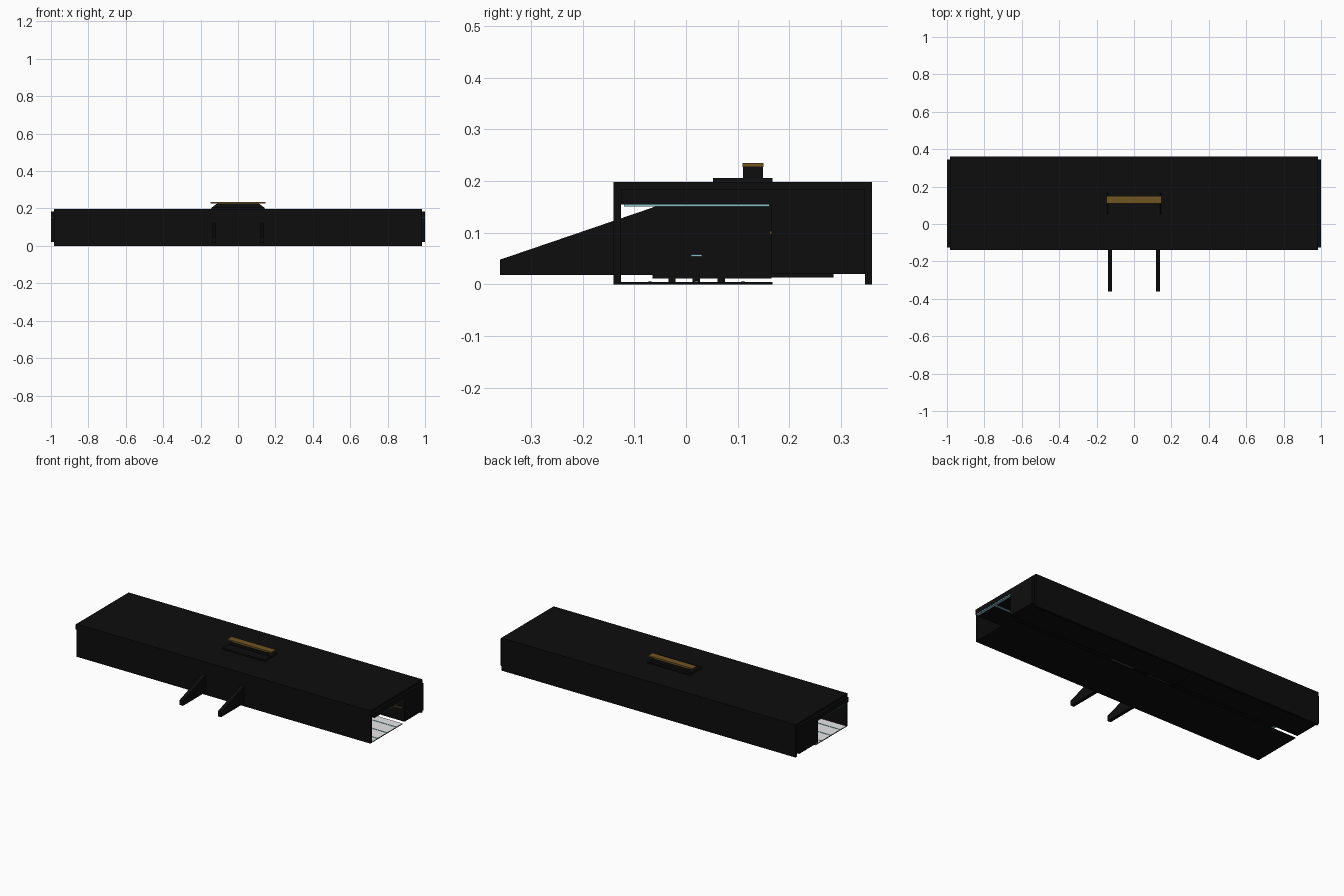
import bpy

if "Cube" in bpy.data.objects:
    bpy.data.objects.remove(bpy.data.objects["Cube"])


def material(name, rgb):
    m = bpy.data.materials.new(name)
    m.diffuse_color = (*rgb, 1)
    m.use_nodes = True
    m.node_tree.nodes["Principled BSDF"].inputs["Base Color"].default_value = m.diffuse_color
    return m


BLACK = material("black", (0.004, 0.004, 0.004))
GOLD = material("gold", (0.16, 0.09, 0.016))
CYAN = material("pale_cyan", (0.25, 0.55, 0.62))
WHITE = material("white", (0.9, 0.9, 0.9))


def prism(name, profile, axis, lo, hi, mat=BLACK):
    """Extrude a flat profile along x (profile is y,z) or y (profile is x,z)."""
    place = (lambda p, t: (t, p[0], p[1])) if axis == "x" else (lambda p, t: (p[0], t, p[1]))
    n = len(profile)
    verts = [place(p, t) for t in (lo, hi) for p in profile]
    faces = [list(range(n))[::-1], list(range(n, 2 * n))]
    faces += [[i, (i + 1) % n, n + (i + 1) % n, n + i] for i in range(n)]
    if axis == "y":
        faces = [f[::-1] for f in faces]
    mesh = bpy.data.meshes.new(name)
    mesh.from_pydata(verts, [], faces)
    mesh.materials.append(mat)
    ob = bpy.data.objects.new(name, mesh)
    bpy.context.collection.objects.link(ob)
    return ob


def box(name, x, y, z, mat=BLACK):
    return prism(name, [(y[0], z[0]), (y[1], z[0]), (y[1], z[1]), (y[0], z[1])],
                 "x", x[0], x[1], mat)


# Outer shell panels, slightly shorter than the inner body
L = (-0.985, 0.985)
box("roof_panel", L, (-0.14, 0.36), (0.185, 0.198))
box("front_wall", L, (-0.14, -0.126), (0, 0.186))
box("back_wall", L, (0.346, 0.36), (0, 0.186))
floor = box("floor_panel", L, (-0.127, 0.167), (0, 0.005))

# Pale upper surface on the floor
floor.data.materials.append(WHITE)
for p in floor.data.polygons:
    if p.normal.z > 0.5:
        p.material_index = 1

# Inner body reaching the open ends
box("ceiling_block", (-1, 1), (-0.126, 0.166), (0.155, 0.185))
box("rear_body", (-1, 1), (0.165, 0.346), (0.02, 0.185))
box("rear_under_rail", (-0.14, 0.14), (0.165, 0.285), (0.013, 0.02))

# Sloping fins that pass through the front wall, with feet and side lamps
fin = [(-0.36, 0.018), (0.165, 0.018), (0.165, 0.155), (-0.05, 0.155), (-0.067, 0.148), (-0.36, 0.048)]
for s in (-1, 1):
    c = 0.128 * s
    prism("fin", fin, "x", c - 0.011, c + 0.011)
    box("fin_rail", (c - 0.011, c + 0.011), (-0.065, 0.165), (0.012, 0.018))
    for y in (-0.027, 0.02, 0.068):
        box("fin_foot", (c - 0.011, c + 0.011), (y - 0.007, y + 0.007), (0.005, 0.012))
    a, b = sorted((0.139 * s, 0.142 * s))
    box("fin_lamp", (a, b), (0.01, 0.031), (0.054, 0.058), CYAN)
    # Ceiling light strips at the ends
    a, b = sorted((0.985 * s, 0.999 * s))
    box("end_light", (a, b), (-0.12, 0.162), (0.151, 0.155), CYAN)
    a, b = sorted((0.16 * s, 0.985 * s))
    box("ceiling_light", (a, b), (0.015, 0.025), (0.152, 0.155), CYAN)
    # Lines along the floor and the inner wall
    for y in (-0.07, 0.02, 0.11):
        box("floor_line", (a, b), (y - 0.003, y + 0.003), (0.005, 0.007), CYAN)
    box("wall_strip", (a, b), (0.162, 0.165), (0.098, 0.103), GOLD)

# Raised mount and gold bar on the roof
prism("mount_base", [(-0.145, 0.197), (0.145, 0.197), (0.14, 0.206), (-0.14, 0.206)], "y", 0.052, 0.167)
prism("mount_neck", [(-0.14, 0.205), (0.14, 0.205), (0.11, 0.228), (-0.11, 0.228)], "y", 0.11, 0.149)
box("top_bar", (-0.148, 0.148), (0.109, 0.15), (0.227, 0.235), GOLD)
